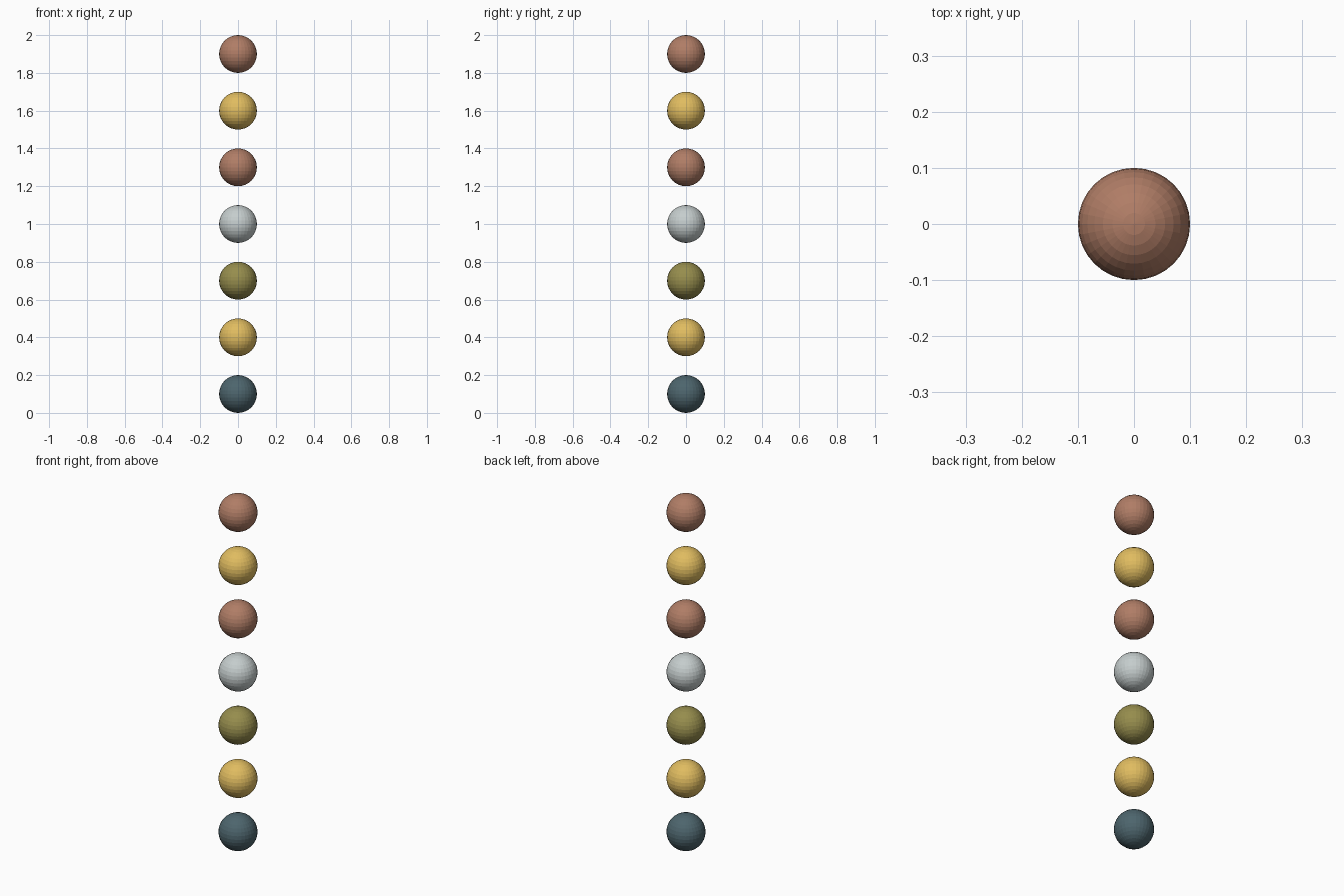
import bpy

if "Cube" in bpy.data.objects:
    bpy.data.objects.remove(bpy.data.objects["Cube"])


def linear(c):
    c /= 255
    return c / 12.92 if c <= 0.04045 else ((c + 0.055) / 1.055) ** 2.4


def material(name, rgb):
    m = bpy.data.materials.new(name)
    m.diffuse_color = (*[linear(c) for c in rgb], 1)
    m.use_nodes = True
    m.node_tree.nodes["Principled BSDF"].inputs["Base Color"].default_value = m.diffuse_color
    return m


teal = material("dark teal", (77, 101, 109))
gold = material("gold", (224, 188, 96))
olive = material("olive", (150, 141, 77))
silver = material("pale grey", (197, 205, 205))
clay = material("terracotta", (176, 125, 102))

# Column of seven faceted balls, bottom to top
RADIUS, SPACING = 0.1, 0.3
for i, mat in enumerate([teal, gold, olive, silver, clay, gold, clay]):
    bpy.ops.mesh.primitive_uv_sphere_add(
        segments=32, ring_count=16, radius=RADIUS,
        location=(0, 0, RADIUS + i * SPACING))
    ball = bpy.context.object
    ball.name = f"ball_{i + 1}"
    ball.data.materials.append(mat)
